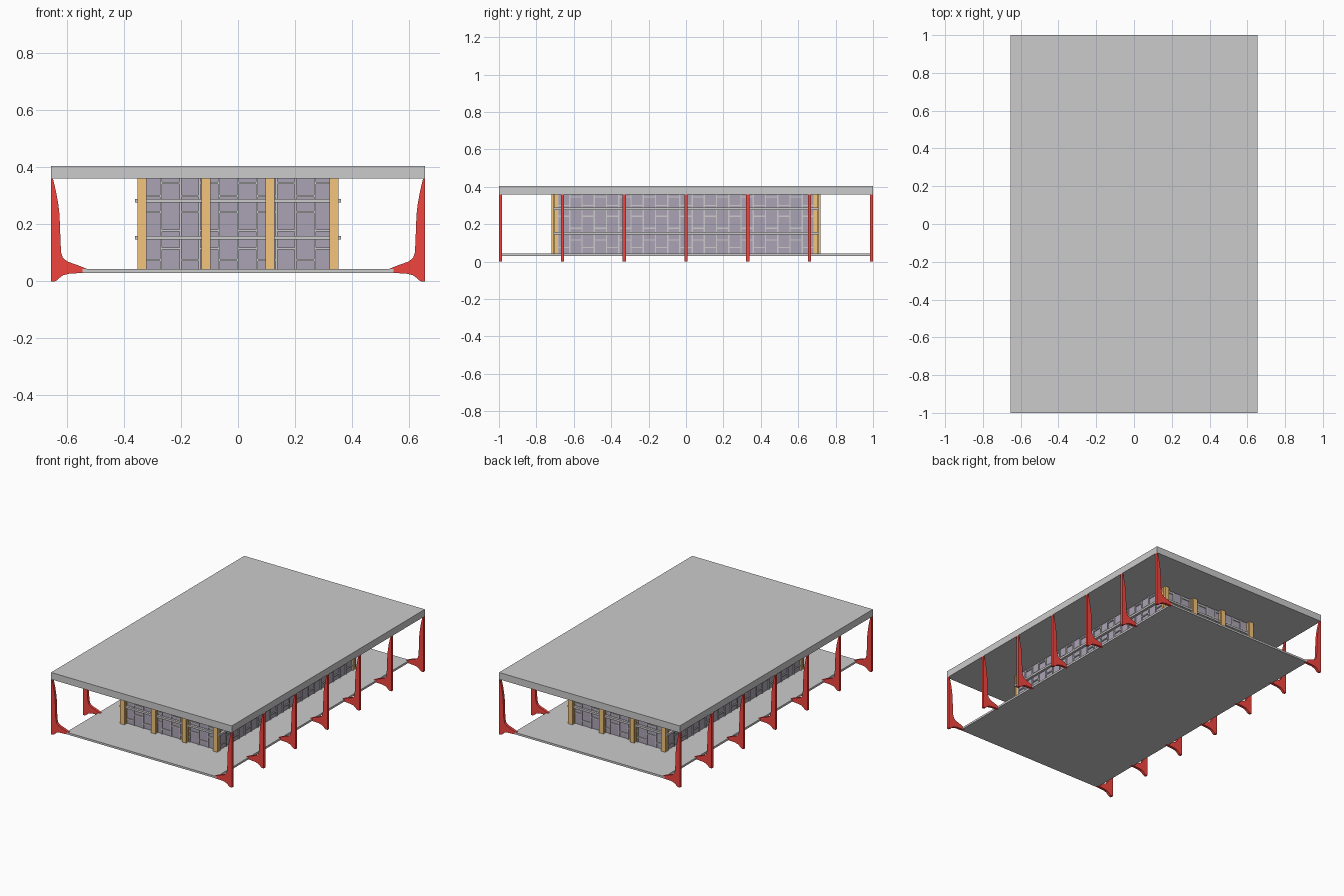
import bpy, bmesh
from mathutils import Matrix, Vector

if "Cube" in bpy.data.objects:
    bpy.data.objects.remove(bpy.data.objects["Cube"])


def material(name, rgb):
    m = bpy.data.materials.new(name)
    m.diffuse_color = (*rgb, 1)
    m.use_nodes = True
    m.node_tree.nodes["Principled BSDF"].inputs["Base Color"].default_value = m.diffuse_color
    return m


RED = material("red_paint", (0.88, 0.06, 0.05))
ORANGE = material("orange_paint", (0.9, 0.56, 0.2))
GLASS = material("dark_panel", (0.41, 0.37, 0.46))


def finish(bm, name, mat=None):
    bmesh.ops.recalc_face_normals(bm, faces=bm.faces)
    me = bpy.data.meshes.new(name)
    bm.to_mesh(me)
    bm.free()
    ob = bpy.data.objects.new(name, me)
    bpy.context.collection.objects.link(ob)
    if mat:
        me.materials.append(mat)
    return ob


def boxes(name, spans, mat=None):
    """One object from boxes given as (x0, x1, y0, y1, z0, z1)."""
    bm = bmesh.new()
    for x0, x1, y0, y1, z0, z1 in spans:
        mid = Vector((x0 + x1, y0 + y1, z0 + z1)) / 2
        size = (abs(x1 - x0), abs(y1 - y0), abs(z1 - z0), 1)
        bmesh.ops.create_cube(bm, size=1, matrix=Matrix.Translation(mid) @ Matrix.Diagonal(size))
    return finish(bm, name, mat)


FLOOR, ROOF = 0.043, 0.36
WX, WY = 0.345, 0.69

# Roof and raised floor slabs
boxes("roof_slab", [(-0.655, 0.655, -1, 1, ROOF, 0.405)])
boxes("floor_slab", [(-0.545, 0.545, -1, 1, 0.03, FLOOR)])

# Curved red fins along both long sides
profile = [(0.655, 0), (0.655, 0.36), (0.649, 0.36), (0.643, 0.335), (0.636, 0.303),
           (0.630, 0.268), (0.626, 0.233), (0.624, 0.18), (0.622, 0.128), (0.620, 0.1),
           (0.614, 0.082), (0.598, 0.069), (0.563, 0.057), (0.531, 0.044), (0.531, 0.03),
           (0.591, 0.027), (0.614, 0.021), (0.625, 0.013), (0.634, 0.004), (0.642, 0)]
for side, label in ((1, "right"), (-1, "left")):
    for i in range(-3, 4):
        y, t = i * 0.3305, 0.0085
        bm = bmesh.new()
        face = bm.faces.new([bm.verts.new((side * x, y - t, z)) for x, z in profile])
        ext = bmesh.ops.extrude_face_region(bm, geom=[face])
        bmesh.ops.translate(bm, vec=(0, 2 * t, 0),
                            verts=[v for v in ext["geom"] if isinstance(v, bmesh.types.BMVert)])
        finish(bm, f"{label}_fin_{i + 4}", RED)

# Dark panelled core
boxes("wall_panels", [(-WX, WX, -WY, WY, FLOOR, ROOF)], GLASS)

# Ledges running around the walls at two heights
ledges = []
for z0, z1 in ((0.146, 0.159), (0.276, 0.289)):
    for s in (-1, 1):
        ledges.append((s * (WX - 0.01), s * 0.362, -0.708, 0.708, z0, z1))
        ledges.append((-0.355, 0.355, s * (WY - 0.01), s * 0.705, z0, z1))
boxes("wall_ledges", ledges)

# Mullion grid: uprights with staggered cross bars in three tiers
TIERS = ((FLOOR, 0.146, (0.075, 0.115)), (0.159, 0.276, (0.178, 0.243)),
         (0.289, ROOF, (0.300, 0.345)))
BAR, OUT = 0.0035, 0.006


def mullions(half, cells):
    """Bars as (u0, u1, z0, z1) along one wall."""
    step, bars = 2 * half / cells, []
    for k in range(cells + 1):
        u = -half + k * step
        bars.append((u - BAR, u + BAR, FLOOR, ROOF))
        if k < cells:
            for t, (_, _, heights) in enumerate(TIERS):
                h = heights[(k + t) % 2]
                bars.append((u, u + step, h - BAR, h + BAR))
    return bars


for s, label in ((-1, "left"), (1, "right")):
    boxes(f"{label}_mullions", [(s * (WX - 0.01), s * (WX + OUT), a, b, c, d)
                                for a, b, c, d in mullions(WY - BAR, 21)])
for s, label in ((-1, "front"), (1, "back")):
    boxes(f"{label}_mullions", [(a, b, s * (WY - 0.01), s * (WY + OUT), c, d)
                                for a, b, c, d in mullions(0.337, 10)])

    # Orange H-section columns across each end
    for i, x in enumerate((-0.337, -0.112, 0.112, 0.337)):
        w = 0.0155
        boxes(f"{label}_column_{i + 1}", [
            (x - w, x + w, s * 0.708, s * 0.718, FLOOR, ROOF),
            (x - 0.006, x + 0.006, s * 0.698, s * 0.709, FLOOR, ROOF),
            (x - w, x + w, s * 0.685, s * 0.702, FLOOR, ROOF)], ORANGE)
